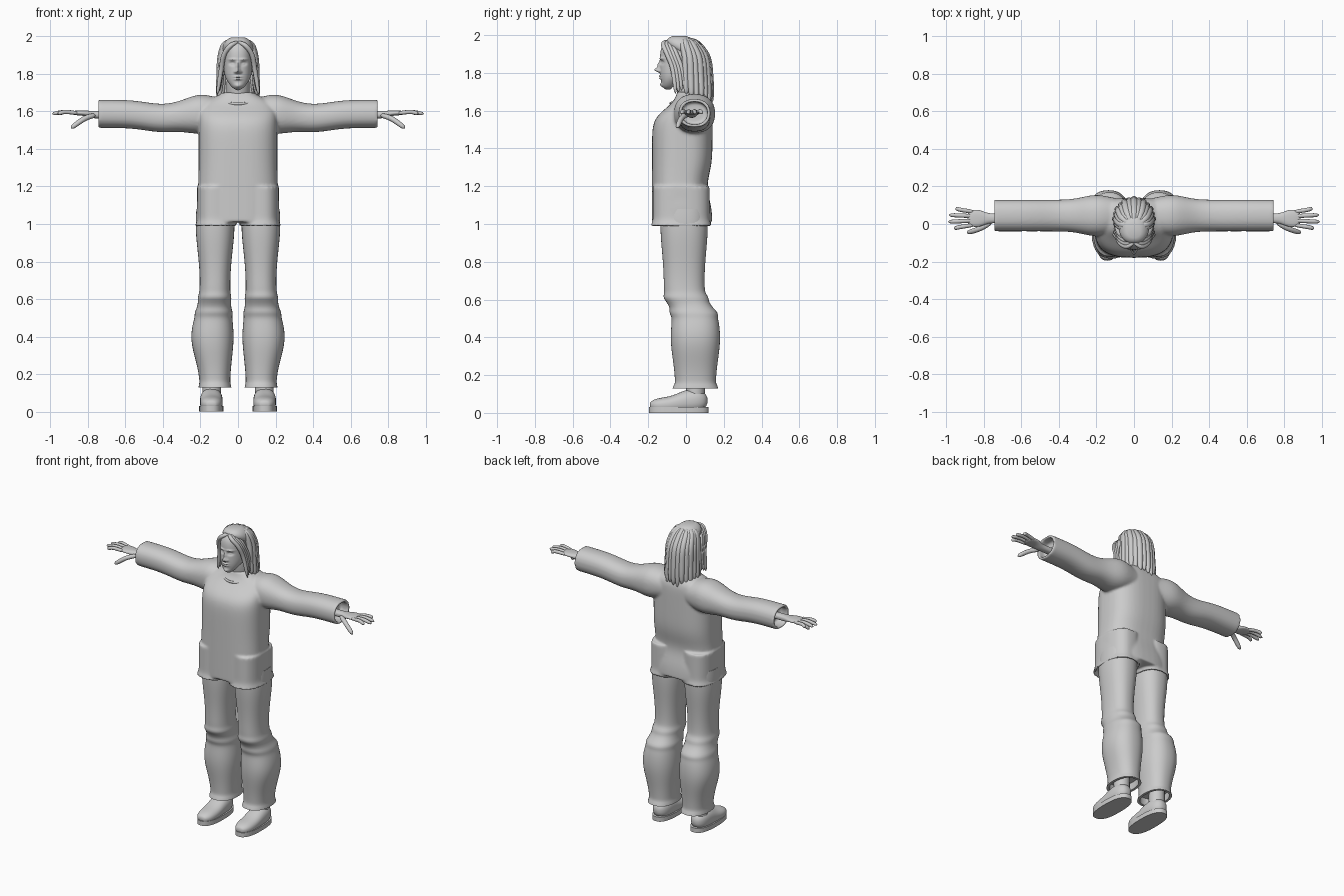
import bpy, bmesh, math
from mathutils import Vector

if "Cube" in bpy.data.objects:
    bpy.data.objects.remove(bpy.data.objects["Cube"])

grey = bpy.data.materials.new("plain grey")
grey.use_nodes = True
grey.diffuse_color = (.6, .6, .6, 1)
grey.node_tree.nodes["Principled BSDF"].inputs["Base Color"].default_value = grey.diffuse_color


def bell(t, middle, width):
    """Local bulge."""
    return math.exp(-((t - middle) / width) ** 2)


def rise(t, middle, width):
    """Soft step from nothing to one."""
    return 1 / (1 + math.exp((middle - t) / width))


def dome(t, middle, half, power=4):
    """Rounded fall-off towards both ends."""
    return math.sqrt(max(.01, 1 - abs((t - middle) / half) ** power))


def between(low, high):
    """Centre and radius of a span."""
    return (low + high) / 2, (high - low) / 2


def skin(bm, rings):
    """Join rings of points into a closed tube."""
    loops = [[bm.verts.new(point) for point in ring] for ring in rings]
    count = len(loops[0])
    for a, b in zip(loops, loops[1:]):
        for i in range(count):
            j = (i + 1) % count
            bm.faces.new((a[i], a[j], b[j], b[i]))
    bm.faces.new(loops[0])
    bm.faces.new(loops[-1])


def loft(bm, axis, start, end, shape, power=2.3, segments=48, steps=48, hem=0):
    """Sweep superellipses; shape(t) gives two centre and radius pairs."""
    rows = []
    for i in range(steps + 1):
        t = start + (end - start) * i / steps
        rows.append((t, *shape(t)))
    if hem:
        t, cu, ru, cv, rv = rows[-1]
        wall = .016
        rows += [(end + depth, cu, ru - wall, cv, rv - wall) for depth in (0, hem)]
    rings = []
    for t, cu, ru, cv, rv in rows:
        ring = []
        for i in range(segments):
            angle = math.tau * i / segments
            u, v = (math.copysign(abs(f) ** (2 / power), f) for f in (math.cos(angle), math.sin(angle)))
            p, q = cu + u * ru, cv + v * rv
            ring.append({"x": (t, p, q), "y": (p, t, q), "z": (p, q, t)}[axis])
        rings.append(ring)
    skin(bm, rings)


def tube(bm, points, radius, segments=12, steps=6):
    """Round-ended tube along a smooth path."""
    points = [Vector(point) for point in points]
    path = []
    for i in range(len(points) - 1):
        a, b, c, d = (points[min(max(i + k, 0), len(points) - 1)] for k in (-1, 0, 1, 2))
        for k in range(steps + (i == len(points) - 2)):
            t = k / steps
            path.append(b + (c - a) * t / 2 + (a * 2 - b * 5 + c * 4 - d) * t ** 2 / 2
                        + (b * 3 - a - c * 3 + d) * t ** 3 / 2)
    rings = []
    last = len(path) - 1
    for i, point in enumerate(path):
        along = (path[min(i + 1, last)] - path[max(i - 1, 0)]).normalized()
        side = along.cross(Vector((0, 1, 0) if abs(along.y) < .8 else (0, 0, 1))).normalized()
        other = along.cross(side)
        size = radius * dome(i / last, .5, .5)
        angles = [math.tau * k / segments for k in range(segments)]
        rings.append([point + (side * math.cos(a) + other * math.sin(a)) * size for a in angles])
    skin(bm, rings)


def finish(name, bm, mirror=False, voxel=0):
    bmesh.ops.recalc_face_normals(bm, faces=bm.faces)
    mesh = bpy.data.meshes.new(name)
    bm.to_mesh(mesh)
    bm.free()
    mesh.materials.append(grey)
    part = bpy.data.objects.new(name, mesh)
    bpy.context.scene.collection.objects.link(part)
    bpy.ops.object.select_all(action="DESELECT")
    part.select_set(True)
    bpy.context.view_layer.objects.active = part
    bpy.ops.object.shade_smooth_by_angle(angle=math.radians(50))
    if mirror:
        part.modifiers.new("mirror", "MIRROR").use_mirror_merge = False
    if voxel:
        remesh = part.modifiers.new("blend", "REMESH")
        remesh.voxel_size = voxel
        remesh.use_smooth_shade = True
        part.modifiers.new("relax", "SMOOTH").iterations = 5


# Sweater: body, sleeve and leg opening blended into one surface
def body(z):
    front = -.18 + .14 * rise(z, 1.61, .03)
    back = .14 - .025 * bell(z, 1.2, .1) - .05 * rise(z, 1.68, .02)
    width = .21 + .01 * bell(z, 1.08, .1) - .14 * rise(z, 1.67, .015)
    return 0, width, *between(front, back)


def sleeve(x):
    shoulder = bell(x, .2, .1)
    return .045, .084 + .025 * shoulder, 1.587 - .022 * bell(x, .4, .13), .075 + .028 * shoulder


def leg_opening(z):
    flare = .012 * bell(z, .98, .03)
    return .118, .1 + flare, -.025, .15 + flare


bm = bmesh.new()
loft(bm, "z", 1.01, 1.7, body, power=2.7)
loft(bm, "x", .08, .745, sleeve, hem=-.06)
loft(bm, "z", 1.2, .988, leg_opening, power=2.6, hem=.05)
finish("sweater", bm, mirror=True, voxel=.008)

# Neckline band
bm = bmesh.new()
loop = []
for i in range(-16, 17):
    turn = math.pi * i / 16
    drop = math.cos(turn)
    loop.append((.1 * math.sin(turn), .02 - .1 * drop, 1.67 - .03 * drop))
tube(bm, loop, .007, steps=2)
finish("neckline", bm)


# Trouser legs with calf bulge, knee folds and flared hems
def trouser(z):
    thigh, calf = bell(z, 1, .2), bell(z, .4, .16)
    folds = .008 * (bell(z, .61, .02) + bell(z, .53, .02)) + .014 * bell(z, .13, .02)
    width = .078 + .025 * thigh + .034 * calf + folds / 2
    depth = .105 + .02 * thigh + .025 * calf + folds
    return .122 + .014 * calf, width, -.01 + .06 * rise(-z, -.57, .025), depth


bm = bmesh.new()
loft(bm, "z", 1.08, .13, trouser, steps=90, hem=.05)
finish("trouser_leg", bm, mirror=True)


# Shoes with flat soles and ankles
def shoe(y):
    end = dome(y, -.04, .155)
    top = .08 + .05 * rise(y, -.04, .03)
    return .142, .06 * end, top / 2, top / 2 * end


bm = bmesh.new()
loft(bm, "y", -.19, .113, shoe)
tube(bm, [(.14, .05, 0), (.14, .05, .25)], .05)
finish("shoe", bm, mirror=True)
bm = bmesh.new()
loft(bm, "z", 0, .03, lambda z: (.142, .065, -.038, .158), power=2.5, steps=2)
finish("shoe_sole", bm, mirror=True)


# Hands: palm, four fingers and a thumb
def palm(x):
    spread, end = rise(x, .8, .015), dome(x, .76, .13, power=8)
    return .03, (.025 + .022 * spread) * end, 1.582 + .01 * spread, (.02 - .007 * spread) * end


bm = bmesh.new()
loft(bm, "x", .66, .888, palm)
for finger, tip in enumerate((.96, .99, .985, .95)):
    offset = finger - 1.5
    tube(bm, [(.85, .03 + .023 * offset, 1.59), (.92, .03 + .03 * offset, 1.597),
              (tip, .03 + .036 * offset, 1.587)], .011)
tube(bm, [(.76, .01, 1.58), (.82, -.024, 1.56), (.89, -.047, 1.51)], .014)
finish("hand", bm, mirror=True)


# Head, with the features pushed out of or into the face
def skull(z):
    round_off = dome(z, 1.85, .14)
    middle, depth = between(-.137, -.06 + .145 * rise(z, 1.77, .02))
    return 0, .075 * round_off - .018 * bell(z, 1.73, .05), middle, depth * round_off


bm = bmesh.new()
loft(bm, "z", 1.712, 1.988, skull, segments=96, steps=100)
for v in bm.verts:
    if v.co.y < -.05:
        x, z = abs(v.co.x), v.co.z
        nose = .028 * bell(x, 0, .011) * bell(z, 1.815, .012) + .014 * bell(x, 0, .009) * bell(z, 1.84, .02)
        nostril = .01 * bell(x, .014, .007) * bell(z, 1.81, .007)
        socket = .015 * bell(x, .03, .015) * bell(z, 1.855, .01)
        eyeball = .008 * bell(x, .03, .009) * bell(z, 1.854, .006)
        brow = .007 * bell(x, .03, .02) * bell(z, 1.877, .006)
        lips = .01 * bell(x, 0, .018) * (bell(z, 1.784, .005) + bell(z, 1.771, .005))
        chin = .012 * bell(x, 0, .02) * bell(z, 1.735, .013)
        v.co.y -= nose + nostril - socket + eyeball + brow + lips + chin
finish("head", bm)
bm = bmesh.new()
tube(bm, [(0, .04, 1.55), (0, .02, 1.68), (0, -.01, 1.82)], .062, segments=32)
finish("neck", bm)
bm = bmesh.new()
tube(bm, [(.07, -.015, 1.81), (.08, -.005, 1.84), (.078, 0, 1.88)], .015)
finish("ear", bm, mirror=True)


# Hair: cap, locks down the back and locks framing the face
def hair(z):
    round_off = dome(z, 1.8, .2, power=6)
    middle, depth = between(.06 - .2 * rise(z, 1.9, .03), .12 - .06 * rise(z, 1.93, .02))
    return 0, .088 * round_off, middle, depth * round_off


bm = bmesh.new()
loft(bm, "z", 1.67, 1.994, hair)
finish("hair_cap", bm)
bm = bmesh.new()
for i in range(15):
    turn = math.radians(15 * (i - 7))
    side, back = math.sin(turn), math.cos(turn)
    tip = 1.66 - .03 * back + .01 * (i % 3)
    tube(bm, [(.03 * side, -.01 + .02 * back, 1.975), (.07 * side, .06 * back, 1.95),
              (.09 * side, .02 + .09 * back, 1.88), (.095 * side, .025 + .1 * back, 1.78),
              (.105 * side, .03 + .105 * back, tip)], .018 + .003 * (i % 2))
finish("back_locks", bm)
bm = bmesh.new()
for i in range(4):
    shift = .016 * i
    tube(bm, [(0, shift - .1, 1.97), (.04, shift - .12, 1.95), (.075, shift - .1, 1.9),
              (.09, shift - .07, 1.82), (.11 - shift / 4, shift - .055, 1.69 + shift / 2)], .013)
finish("face_locks", bm, mirror=True)
